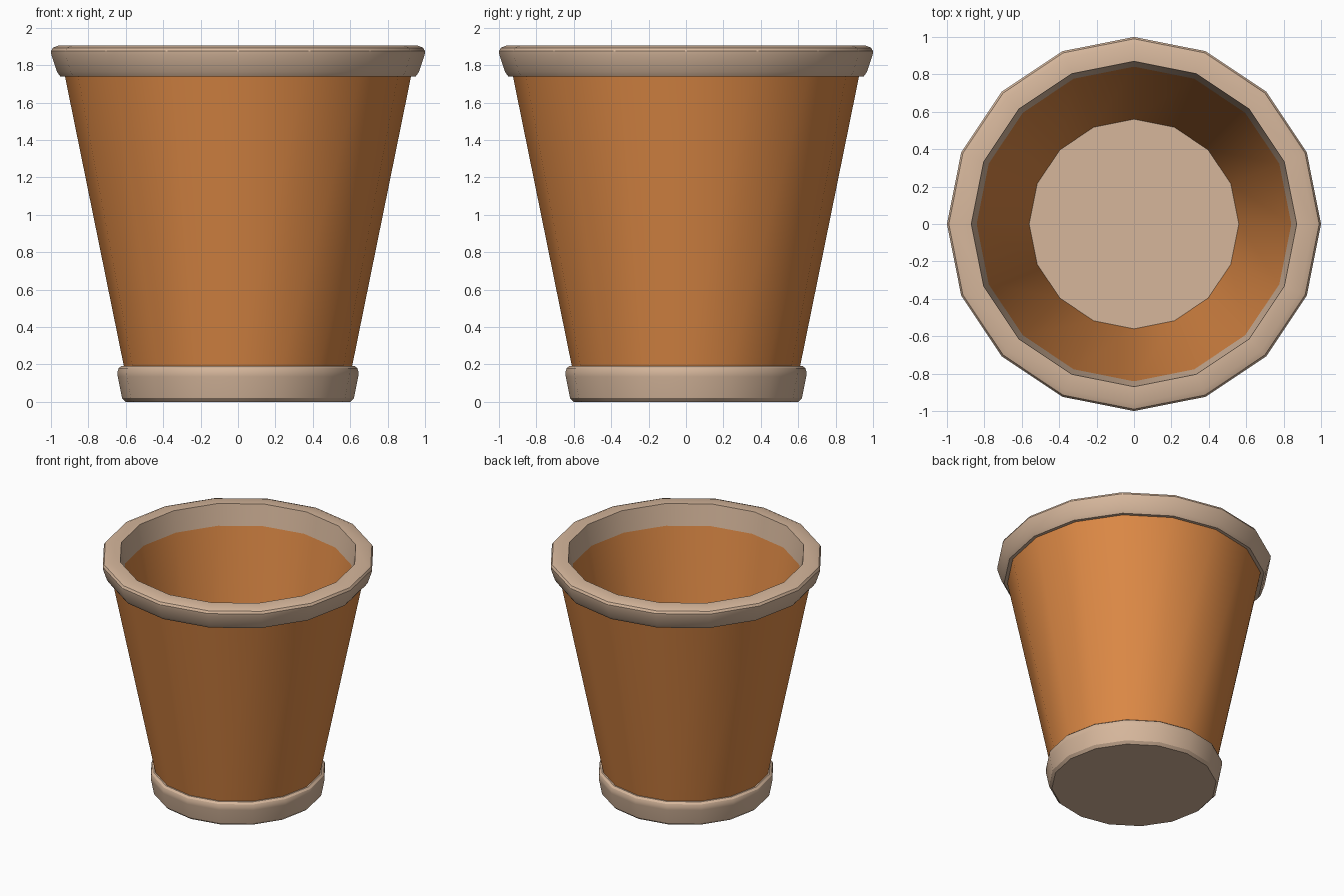
import bpy, bmesh, math

SIDES = 16

cube = bpy.data.objects.get("Cube")
if cube:
    bpy.data.objects.remove(cube, do_unlink=True)


def material(name, color):
    mat = bpy.data.materials.new(name)
    mat.use_nodes = True
    mat.diffuse_color = color
    bsdf = mat.node_tree.nodes["Principled BSDF"]
    bsdf.inputs["Base Color"].default_value = color
    bsdf.inputs["Roughness"].default_value = 0.8
    return mat


def lathe(name, profile, mat, closed=False):
    """Revolve (radius, height) points around z; radius 0 becomes a centre point."""
    bm = bmesh.new()
    rings = []
    for r, z in profile:
        if r == 0:
            rings.append([bm.verts.new((0, 0, z))] * SIDES)
        else:
            angles = [math.tau * i / SIDES for i in range(SIDES)]
            rings.append([bm.verts.new((r * math.cos(a), r * math.sin(a), z)) for a in angles])
    pairs = list(zip(rings, rings[1:]))
    if closed:
        pairs.append((rings[-1], rings[0]))
    for low, high in pairs:
        for i in range(SIDES):
            j = (i + 1) % SIDES
            corners = dict.fromkeys([low[i], low[j], high[j], high[i]])
            bm.faces.new(list(corners))
    mesh = bpy.data.meshes.new(name)
    bm.to_mesh(mesh)
    bm.free()
    mesh.materials.append(mat)
    obj = bpy.data.objects.new(name, mesh)
    bpy.context.collection.objects.link(obj)
    bpy.ops.object.select_all(action="DESELECT")
    obj.select_set(True)
    bpy.context.view_layer.objects.active = obj
    bpy.ops.object.shade_smooth_by_angle(angle=math.radians(30))
    return obj


terracotta = material("terracotta orange", (0.72, 0.25, 0.06, 1))
clay = material("pale clay", (0.67, 0.47, 0.33, 1))

# Tapered wall, outside then inside
lathe("outer_wall", [(0.61, 0.19), (0.925, 1.74)], terracotta)
lathe("inner_wall", [(0.841, 1.74), (0.56, 0.19)], terracotta)

# Rounded rim with its inner lip
lathe("rim", [(0.841, 1.74), (0.925, 1.74), (0.95, 1.74), (0.968, 1.765), (0.998, 1.855),
              (1.0, 1.875), (0.99, 1.893), (0.96, 1.905), (0.87, 1.905)], clay, closed=True)

# Foot ring, with the floor inside and the underside
lathe("foot", [(0, 0), (0.60, 0), (0.62, 0.02), (0.643, 0.135), (0.645, 0.16),
               (0.638, 0.18), (0.622, 0.193), (0.56, 0.193), (0, 0.193)], clay)
